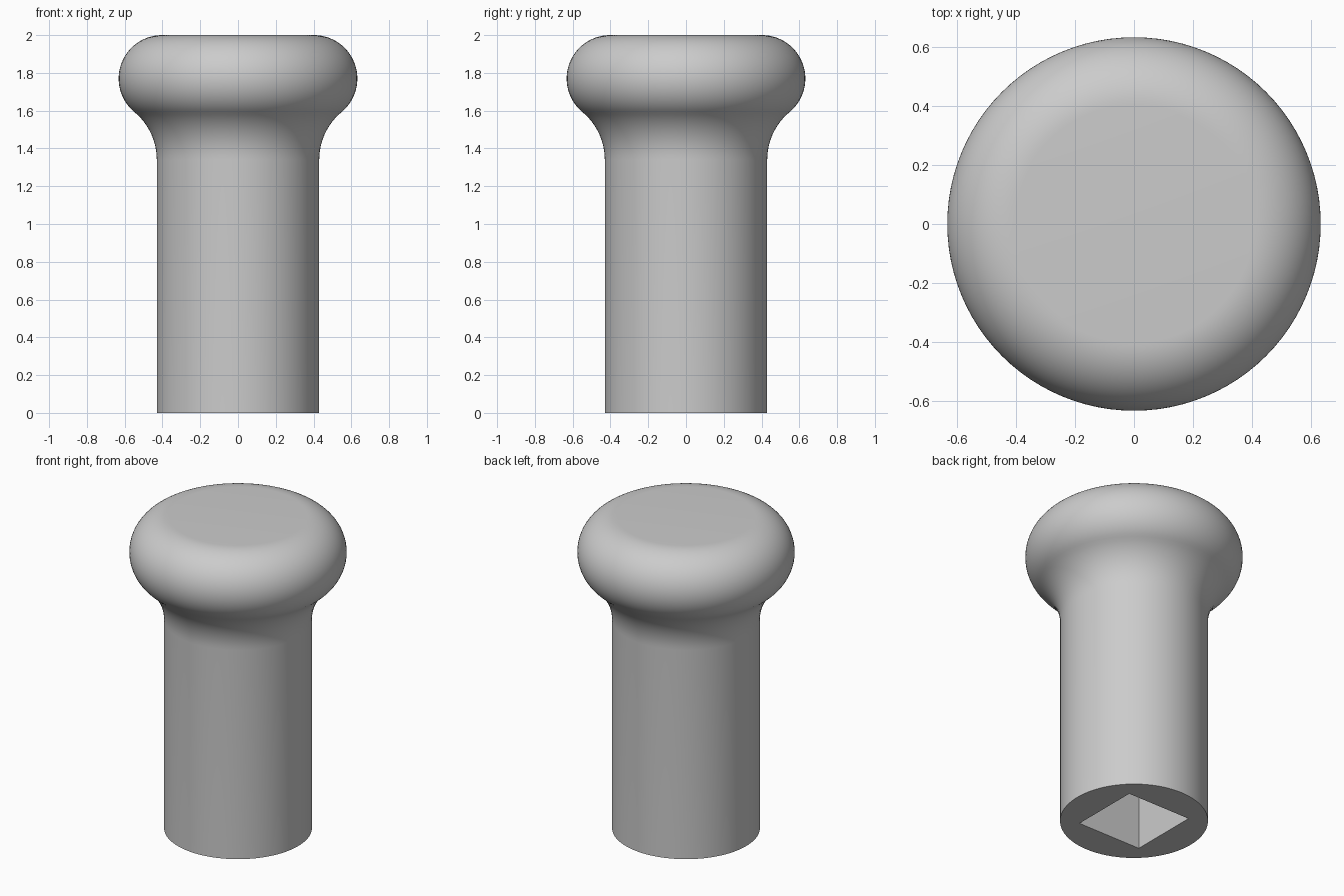
import bpy
import bmesh
from math import atan2, cos, sin, pi, sqrt, radians

cube = bpy.data.objects.get("Cube")
if cube:
    bpy.data.objects.remove(cube, do_unlink=True)

SHAFT_R, SHAFT_TOP = 0.43, 1.34
RIM_R, BEAD_R = 0.632, 0.23
HOLE, HOLE_DEPTH = 0.45, 1.0
bead_x, bead_z = RIM_R - BEAD_R, 2 - BEAD_R


def arc(cx, cz, r, a0, a1, n):
    return [(cx + r * cos(a0 + (a1 - a0) * i / n),
             cz + r * sin(a0 + (a1 - a0) * i / n)) for i in range(n + 1)]


# Concave neck radius that is tangent to both the shaft and the rounded rim
gap, rise = SHAFT_R - bead_x, bead_z - SHAFT_TOP
neck_r = (gap ** 2 + rise ** 2 - BEAD_R ** 2) / (2 * (BEAD_R - gap))
slope = atan2(-rise, gap + neck_r)

# Half profile, from the bottom centre to the top centre
profile = [(0, 0), (SHAFT_R, 0)]
profile += arc(SHAFT_R + neck_r, SHAFT_TOP, neck_r, pi, pi + slope, 12)
profile += arc(bead_x, bead_z, BEAD_R, slope, pi / 2, 28)[1:]
profile.append((0, 2))

# Turned knob
bm = bmesh.new()
verts = [bm.verts.new((x, 0, z)) for x, z in profile]
edges = [bm.edges.new(pair) for pair in zip(verts, verts[1:])]
bmesh.ops.spin(bm, geom=verts + edges, cent=(0, 0, 0), axis=(0, 0, 1),
               angle=2 * pi, steps=96, use_duplicate=False)
bmesh.ops.remove_doubles(bm, verts=bm.verts, dist=0.0001)
bmesh.ops.dissolve_limit(bm, angle_limit=radians(0.1), verts=bm.verts,
                         edges=[e for e in bm.edges
                                if all(v.co.z < 0.001 for v in e.verts)
                                or all(v.co.z > 1.999 for v in e.verts)])
bmesh.ops.recalc_face_normals(bm, faces=bm.faces)
mesh = bpy.data.meshes.new("knob")
bm.to_mesh(mesh)
bm.free()
knob = bpy.data.objects.new("knob", mesh)
bpy.context.collection.objects.link(knob)

grey = bpy.data.materials.new("plain grey")
grey.use_nodes = True
grey.diffuse_color = (0.6, 0.6, 0.6, 1)
grey.node_tree.nodes["Principled BSDF"].inputs["Base Color"].default_value = (0.6, 0.6, 0.6, 1)
mesh.materials.append(grey)

# Square spindle socket in the underside
bpy.ops.mesh.primitive_cube_add(size=1)
cutter = bpy.context.object
cutter.name = "socket_cutter"
cutter.hide_render = True
cutter.scale = (HOLE, HOLE, 2 * HOLE_DEPTH)
cutter.data.materials.append(grey)
cut = knob.modifiers.new("socket", 'BOOLEAN')
cut.operation, cut.solver, cut.object = 'DIFFERENCE', 'EXACT', cutter

bpy.ops.object.select_all(action='DESELECT')
knob.select_set(True)
bpy.context.view_layer.objects.active = knob
bpy.ops.object.modifier_apply(modifier=cut.name)
bpy.data.objects.remove(cutter, do_unlink=True)
bpy.ops.object.shade_smooth_by_angle(angle=radians(30))
